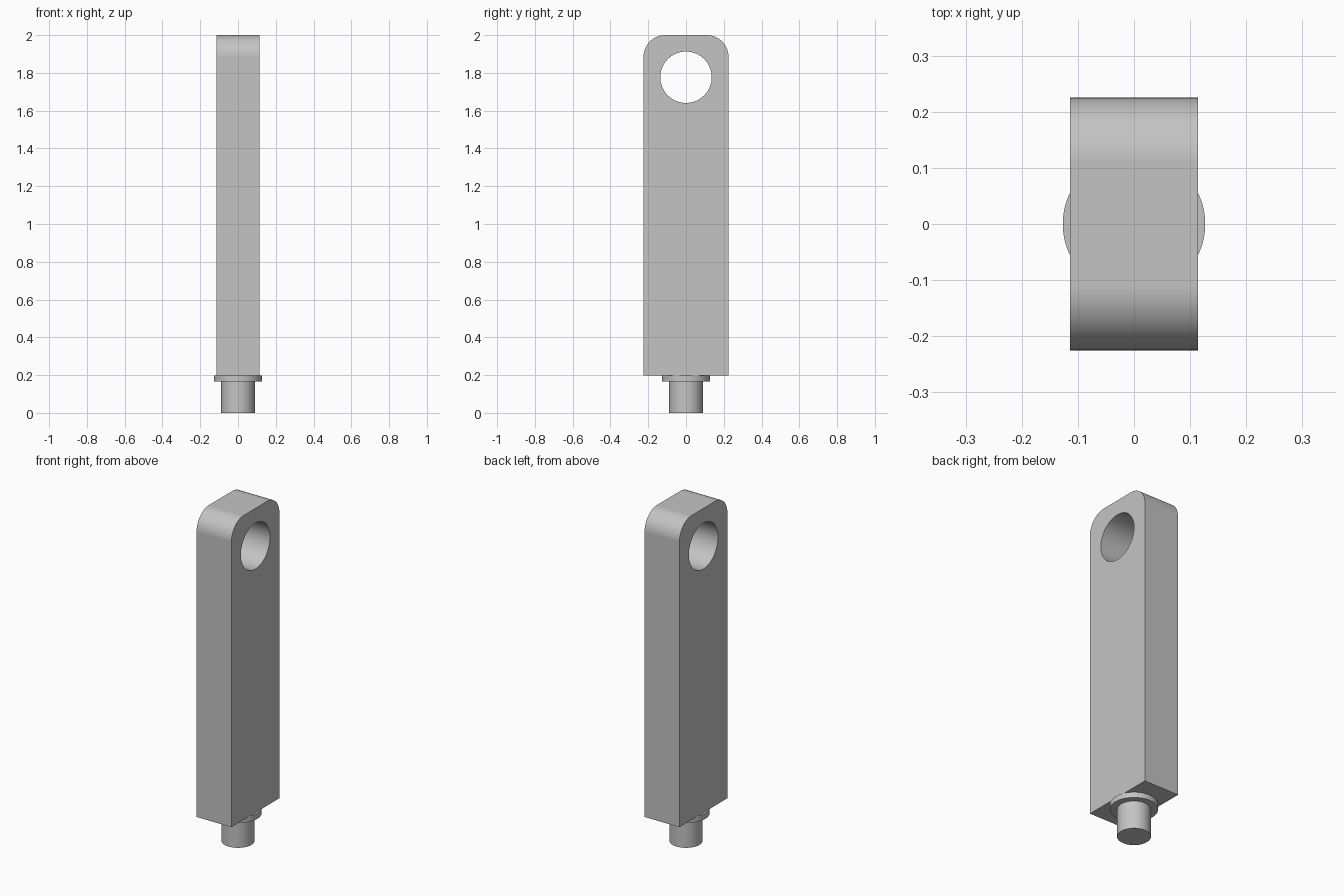
import bpy
import bmesh
from math import pi, sin, cos, radians

cube = bpy.data.objects.get("Cube")
if cube:
    bpy.data.objects.remove(cube, do_unlink=True)

# One plain grey for everything
grey = bpy.data.materials.new("plain_grey")
grey.use_nodes = True
colour = (0.55, 0.55, 0.55, 1)
grey.diffuse_color = colour
grey.node_tree.nodes["Principled BSDF"].inputs["Base Color"].default_value = colour

HALF_X, HALF_Y = 0.114, 0.225
BOTTOM, TOP = 0.197, 2.0
CORNER = 0.115
HOLE_Z, HOLE_R = 1.777, 0.136


def activate(obj):
    bpy.ops.object.select_all(action='DESELECT')
    obj.select_set(True)
    bpy.context.view_layer.objects.active = obj


def smooth(obj):
    activate(obj)
    bpy.ops.object.shade_smooth_by_angle(angle=radians(30))


def cylinder(name, radius, z0, z1):
    bpy.ops.mesh.primitive_cylinder_add(vertices=64, radius=radius, depth=z1 - z0,
                                        location=(0, 0, (z0 + z1) / 2))
    obj = bpy.context.object
    obj.name = name
    obj.data.materials.append(grey)
    smooth(obj)
    return obj


# Flat bar: square bottom, rounded top corners, extruded along x
outline = [(-HALF_Y, BOTTOM), (HALF_Y, BOTTOM)]
steps = 16
for side, start in ((1, 0), (-1, pi / 2)):
    for i in range(steps + 1):
        a = start + pi / 2 * i / steps
        outline.append((side * (HALF_Y - CORNER) + CORNER * cos(a),
                        TOP - CORNER + CORNER * sin(a)))
bm = bmesh.new()
face = bm.faces.new([bm.verts.new((-HALF_X, y, z)) for y, z in outline])
extruded = bmesh.ops.extrude_face_region(bm, geom=[face])
moved = [v for v in extruded["geom"] if isinstance(v, bmesh.types.BMVert)]
bmesh.ops.translate(bm, verts=moved, vec=(2 * HALF_X, 0, 0))
bmesh.ops.recalc_face_normals(bm, faces=bm.faces)
mesh = bpy.data.meshes.new("bar")
bm.to_mesh(mesh)
bm.free()
bar = bpy.data.objects.new("bar", mesh)
bpy.context.collection.objects.link(bar)
mesh.materials.append(grey)

# Round eye cut through the bar
bpy.ops.mesh.primitive_cylinder_add(vertices=64, radius=HOLE_R, depth=1,
                                    location=(0, 0, HOLE_Z), rotation=(0, pi / 2, 0))
cutter = bpy.context.object
cutter.name = "eye_cutter"
cutter.data.materials.append(grey)
activate(bar)
cut = bar.modifiers.new("eye", 'BOOLEAN')
cut.operation = 'DIFFERENCE'
cut.solver = 'EXACT'
cut.object = cutter
bpy.ops.object.modifier_apply(modifier=cut.name)
bpy.data.objects.remove(cutter, do_unlink=True)
smooth(bar)
weighted = bar.modifiers.new("flat_sides", 'WEIGHTED_NORMAL')
weighted.keep_sharp = True

# Collar and pin under the bar
cylinder("collar", 0.127, 0.165, BOTTOM)
cylinder("pin", 0.089, 0, 0.165)
